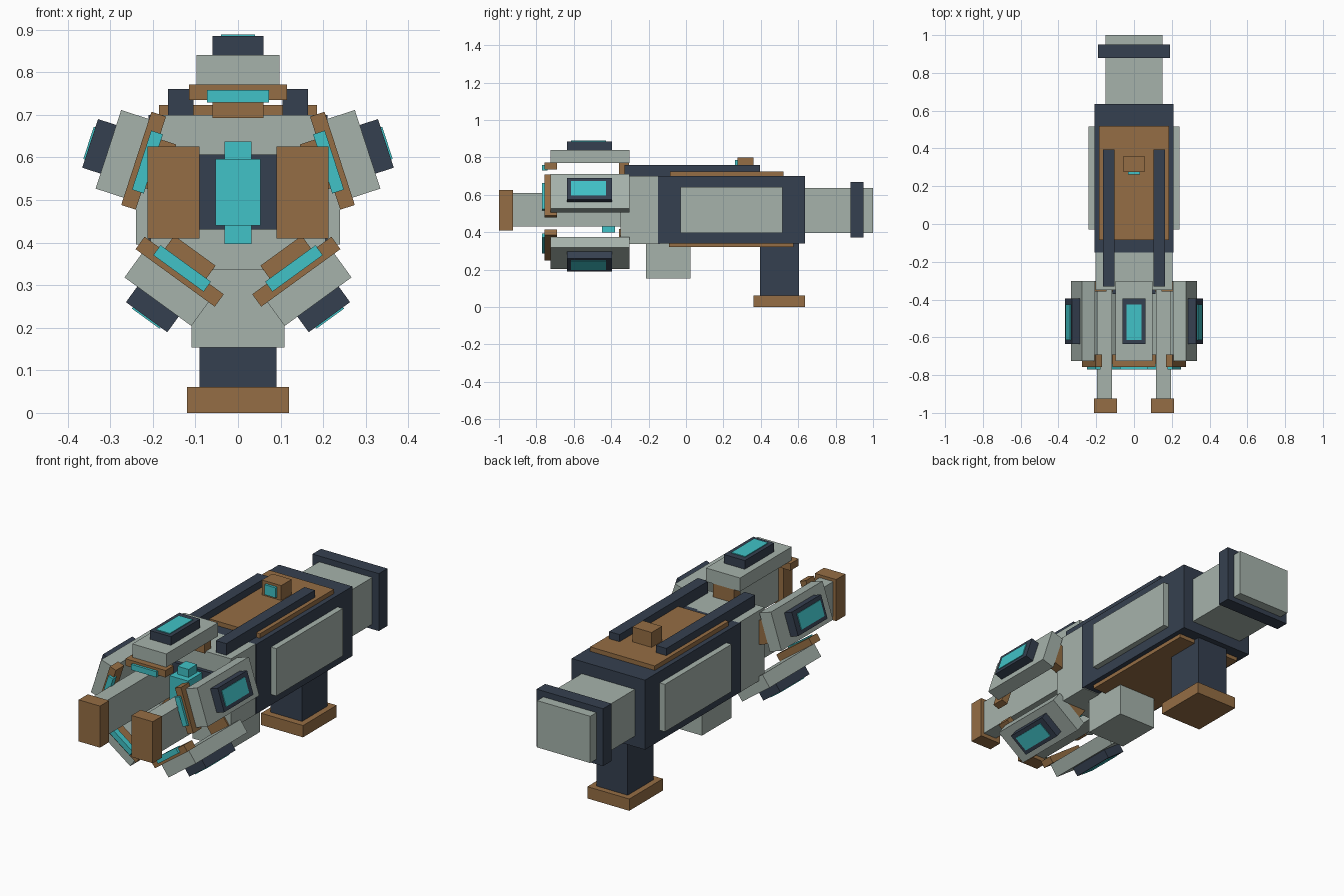
import bpy, bmesh, math
from mathutils import Matrix, Vector

cube = bpy.data.objects.get("Cube")
if cube:
    bpy.data.objects.remove(cube, do_unlink=True)


def material(name, rgb):
    m = bpy.data.materials.new(name)
    m.use_nodes = True
    m.diffuse_color = (*rgb, 1)
    m.node_tree.nodes["Principled BSDF"].inputs["Base Color"].default_value = (*rgb, 1)
    return m


GREY = material("pale grey", (0.38, 0.45, 0.41))
NAVY = material("dark navy", (0.036, 0.051, 0.08))
BRONZE = material("bronze", (0.30, 0.155, 0.058))
CYAN = material("glowing cyan", (0.052, 0.54, 0.57))


def box(name, mat, x, y, z, matrix=Matrix()):
    """Box from (min, max) ranges, optionally moved by a matrix."""
    lo, hi = zip(x, y, z)
    lo, hi = Vector(lo), Vector(hi)
    bm = bmesh.new()
    bmesh.ops.create_cube(bm, size=1)
    bmesh.ops.transform(bm, verts=bm.verts, matrix=matrix
                        @ Matrix.Translation((lo + hi) / 2)
                        @ Matrix.Diagonal((*(hi - lo), 1)))
    mesh = bpy.data.meshes.new(name)
    bm.to_mesh(mesh)
    bm.free()
    mesh.materials.append(mat)
    ob = bpy.data.objects.new(name, mesh)
    bpy.context.collection.objects.link(ob)
    return ob


def pair(name, mat, x, y, z):
    """Matching left (+x) and right (-x) boxes."""
    box("left_" + name, mat, x, y, z)
    box("right_" + name, mat, (-x[1], -x[0]), y, z)


def sym(half):
    return (-half, half)


# Main body with its plates
box("body", NAVY, sym(0.21), (-0.15, 0.635), (0.34, 0.70))
pair("side_panel", GREY, (0.20, 0.24), (-0.03, 0.515), (0.395, 0.64))
box("top_plate", BRONZE, sym(0.185), (-0.085, 0.52), (0.69, 0.723))
box("bottom_plate", BRONZE, sym(0.185), (-0.09, 0.575), (0.32, 0.35))
pair("top_rail", NAVY, (0.104, 0.164), (-0.33, 0.395), (0.69, 0.76))

# Sight
box("sight", BRONZE, sym(0.055), (0.275, 0.36), (0.715, 0.80))
box("sight_lens", CYAN, sym(0.032), (0.262, 0.28), (0.735, 0.787))

# Front block, prongs and energy core
box("front_block", GREY, sym(0.205), (-0.35, -0.14), (0.336, 0.70))
box("core_mount", NAVY, sym(0.115), (-0.37, -0.34), (0.43, 0.607))
box("energy_core", CYAN, sym(0.053), (-0.485, -0.35), (0.44, 0.596))
box("core_spine", CYAN, sym(0.032), (-0.45, -0.38), (0.397, 0.637))
pair("prong", GREY, (0.117, 0.195), (-0.93, -0.34), (0.43, 0.61))
pair("prong_tip", BRONZE, (0.09, 0.212), (-1.0, -0.925), (0.41, 0.625))

# Lower block, handle and stock
box("lower_block", GREY, sym(0.109), (-0.215, 0.025), (0.153, 0.345))
box("handle", NAVY, sym(0.09), (0.395, 0.605), (0.05, 0.345))
box("handle_base", BRONZE, sym(0.12), (0.36, 0.635), (0.0, 0.061))
box("stock", GREY, sym(0.152), (0.62, 1.0), (0.395, 0.637))
box("stock_band", NAVY, sym(0.19), (0.88, 0.95), (0.37, 0.667))

# Ring of five pods around the barrel axis; local z points outwards
for i in range(5):
    m = Matrix.Translation((0, 0, 0.52)) @ Matrix.Rotation(math.radians(72 * i), 4, "Y")
    n = f"pod_{i + 1}_"
    box(n + "shell", GREY, sym(0.097), (-0.725, -0.303), (0.25, 0.32), m)
    box(n + "cap", NAVY, sym(0.06), (-0.635, -0.395), (0.31, 0.365), m)
    box(n + "window", CYAN, sym(0.04), (-0.615, -0.427), (0.363, 0.369), m)
    box(n + "front_frame", BRONZE, sym(0.115), (-0.757, -0.69), (0.215, 0.251), m)
    box(n + "light_strip", CYAN, sym(0.073), (-0.77, -0.74), (0.209, 0.238), m)
    box(n + "bracket", BRONZE, sym(0.06), (-0.358, -0.305), (0.172, 0.255), m)
